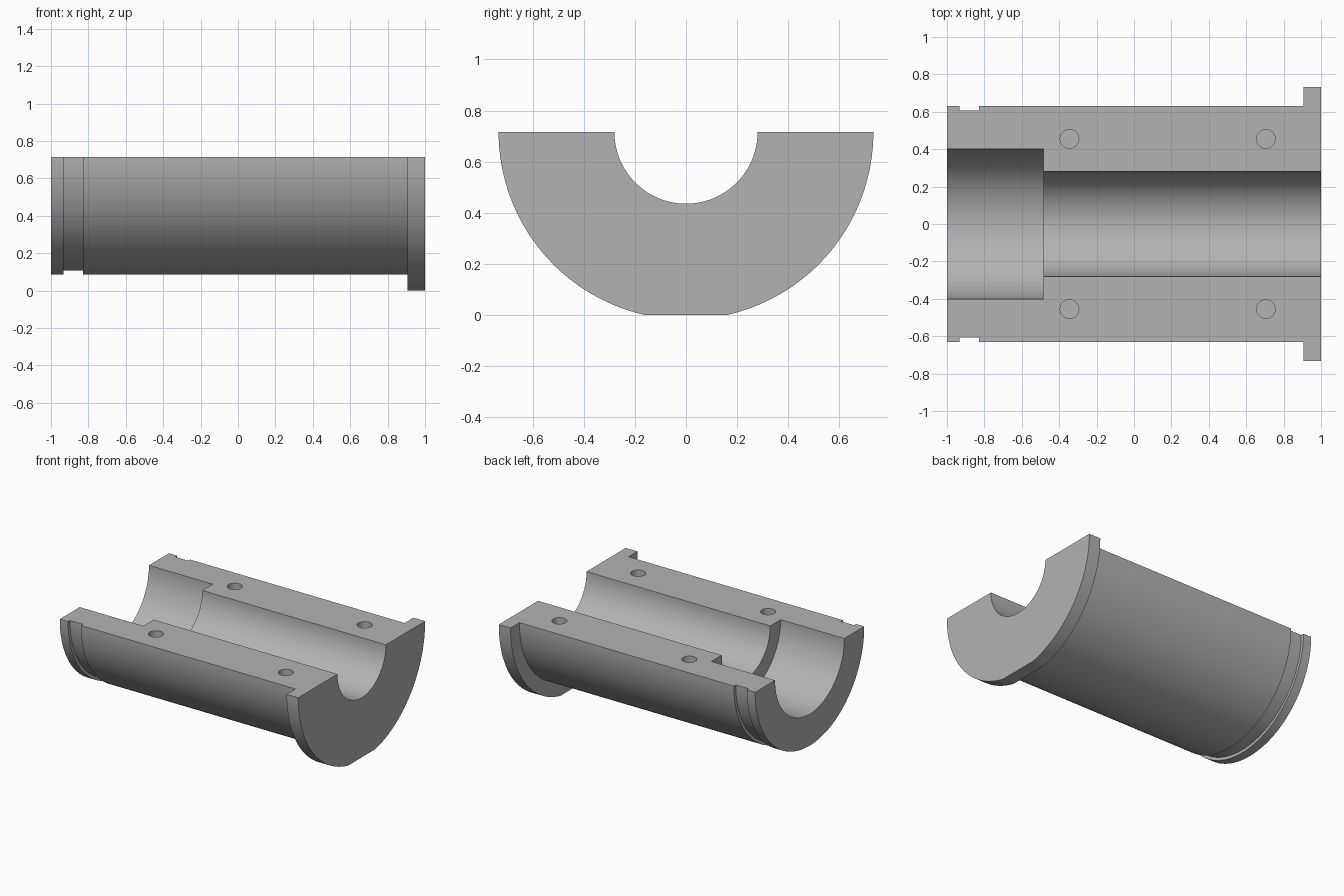
import bpy, bmesh, math
from mathutils import Matrix

if "Cube" in bpy.data.objects:
    bpy.data.objects.remove(bpy.data.objects["Cube"])

AXIS_Z = 0.716       # height of the split plane and bore axis
SEGMENTS = 72        # steps around the half turn

steel = bpy.data.materials.new("plain grey")
steel.diffuse_color = (0.45, 0.45, 0.45, 1)
steel.use_nodes = True
steel.node_tree.nodes["Principled BSDF"].inputs["Base Color"].default_value = steel.diffuse_color


def new_object(name, bm):
    bmesh.ops.recalc_face_normals(bm, faces=bm.faces)
    mesh = bpy.data.meshes.new(name)
    bm.to_mesh(mesh)
    bm.free()
    mesh.materials.append(steel)
    obj = bpy.data.objects.new(name, mesh)
    bpy.context.collection.objects.link(obj)
    return obj


def cut(target, cutter):
    mod = target.modifiers.new("cut", 'BOOLEAN')
    mod.operation = 'DIFFERENCE'
    mod.solver = 'EXACT'
    mod.object = cutter
    bpy.context.view_layer.objects.active = target
    bpy.ops.object.modifier_apply(modifier=mod.name)
    bpy.data.objects.remove(cutter)


# Half bushing: (x, radius) section swept half a turn below the split plane
section = [
    (-1.0, 0.63), (-0.933, 0.63), (-0.933, 0.608), (-0.828, 0.608),   # rim, groove
    (-0.828, 0.63), (0.906, 0.63), (0.906, 0.733), (1.0, 0.733),      # body, flange
    (1.0, 0.28), (-0.485, 0.28), (-0.485, 0.40), (-1.0, 0.40),        # bore, counterbore
]
bm = bmesh.new()
rings = []
for i in range(SEGMENTS + 1):
    a = math.pi * i / SEGMENTS
    rings.append([bm.verts.new((x, r * math.cos(a), AXIS_Z - r * math.sin(a)))
                  for x, r in section])
n = len(section)
for r0, r1 in zip(rings, rings[1:]):
    for j in range(n):
        k = (j + 1) % n
        bm.faces.new((r0[j], r0[k], r1[k], r1[j]))
bm.faces.new(rings[0])
bm.faces.new(rings[-1])
bushing = new_object("half_bushing", bm)

# Flat on the underside of the flange
bm = bmesh.new()
bmesh.ops.create_cube(bm, size=1, matrix=Matrix.Translation((1, 0, -0.5)))
cut(bushing, new_object("flange_flat_cutter", bm))

# Four blind dowel holes in the split faces
for x in (-0.345, 0.705):
    for y in (-0.455, 0.455):
        bm = bmesh.new()
        bmesh.ops.create_cone(bm, cap_ends=True, segments=32, radius1=0.05,
                              radius2=0.05, depth=0.4,
                              matrix=Matrix.Translation((x, y, AXIS_Z)))
        cut(bushing, new_object("dowel_hole_cutter", bm))

# Smooth curved walls, sharp corners
bpy.ops.object.select_all(action='DESELECT')
bushing.select_set(True)
bpy.context.view_layer.objects.active = bushing
bpy.ops.object.shade_smooth_by_angle(angle=math.radians(12))
